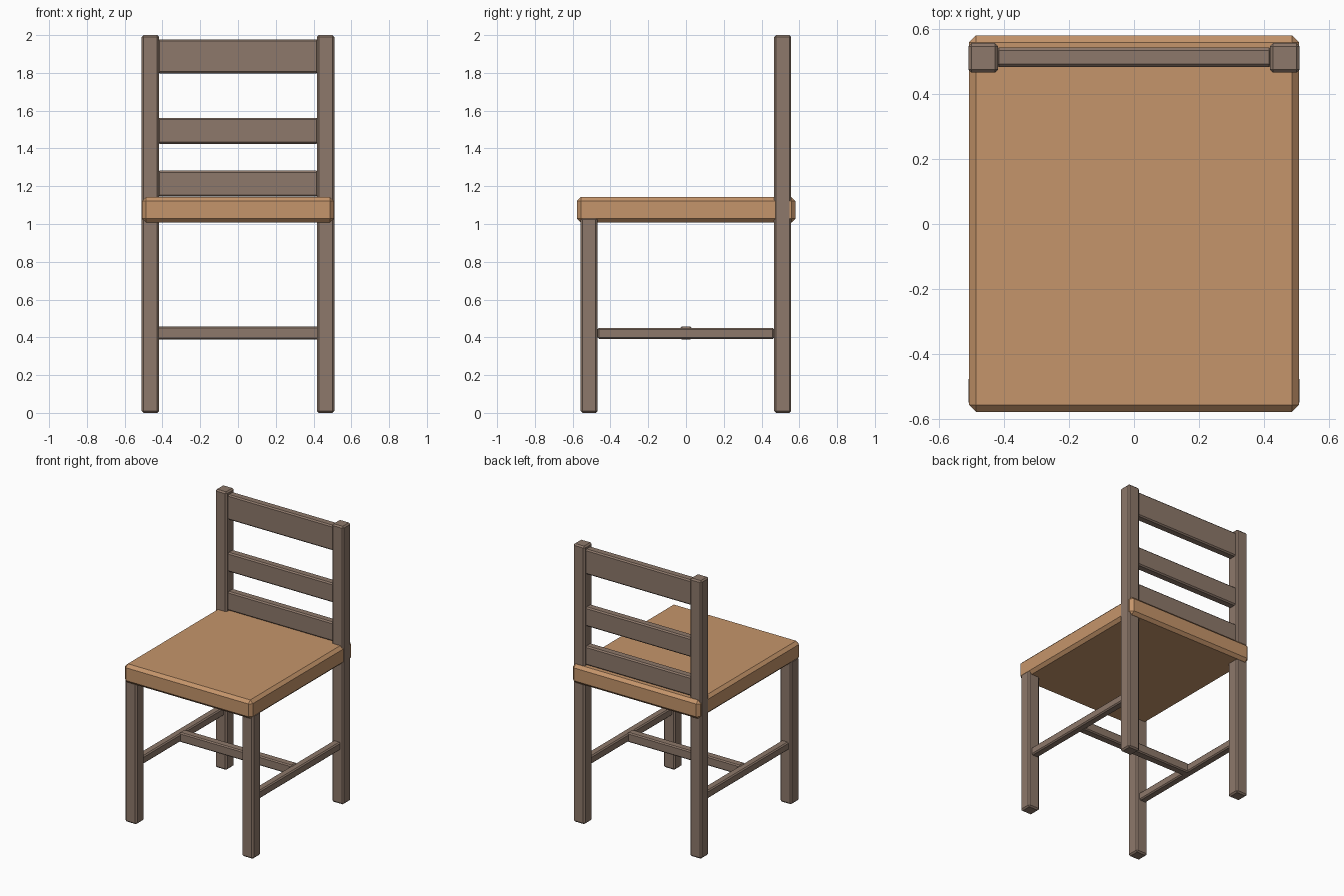
import bpy, bmesh

if "Cube" in bpy.data.objects:
    bpy.data.objects.remove(bpy.data.objects["Cube"])


def material(name, color):
    m = bpy.data.materials.new(name)
    m.diffuse_color = color
    m.use_nodes = True
    m.node_tree.nodes["Principled BSDF"].inputs["Base Color"].default_value = m.diffuse_color
    return m


FRAME = material("dark_wood", (0.27, 0.19, 0.145, 1))
SEAT = material("light_wood", (0.56, 0.30, 0.145, 1))


def beam(name, x, y, z, bevel, mat=FRAME):
    """Chamfered box spanning the given (min, max) ranges."""
    bm = bmesh.new()
    bmesh.ops.create_cube(bm, size=1)
    for v in bm.verts:
        for i, (lo, hi) in enumerate((x, y, z)):
            v.co[i] = lo if v.co[i] < 0 else hi
    bmesh.ops.bevel(bm, geom=bm.edges[:], offset=bevel, segments=1,
                    profile=0.5, affect='EDGES')
    me = bpy.data.meshes.new(name)
    bm.to_mesh(me)
    bm.free()
    me.materials.append(mat)
    ob = bpy.data.objects.new(name, me)
    bpy.context.collection.objects.link(ob)
    return ob


# Seat
beam("seat", (-0.508, 0.508), (-0.578, 0.58), (1.008, 1.142), 0.021, SEAT)

# Legs and side stretchers, left and right
for side, s in (("left", -1), ("right", 1)):
    leg_x = sorted((s * 0.418, s * 0.51))
    rail_x = sorted((s * 0.436, s * 0.492))
    beam(side + "_front_leg", leg_x, (-0.558, -0.468), (0, 1.035), 0.01)
    beam(side + "_back_leg", leg_x, (0.466, 0.557), (0, 2), 0.01)
    beam(side + "_stretcher", rail_x, (-0.469, 0.467), (0.392, 0.45), 0.008)

# Cross stretcher joining the side stretchers
beam("cross_stretcher", (-0.45, 0.45), (-0.03, 0.03), (0.388, 0.457), 0.008)

# Back slats
for part, z in (("top", (1.798, 1.978)), ("middle", (1.424, 1.562)),
                ("lower", (1.145, 1.282))):
    beam(part + "_back_slat", (-0.425, 0.425), (0.483, 0.543), z, 0.009)
